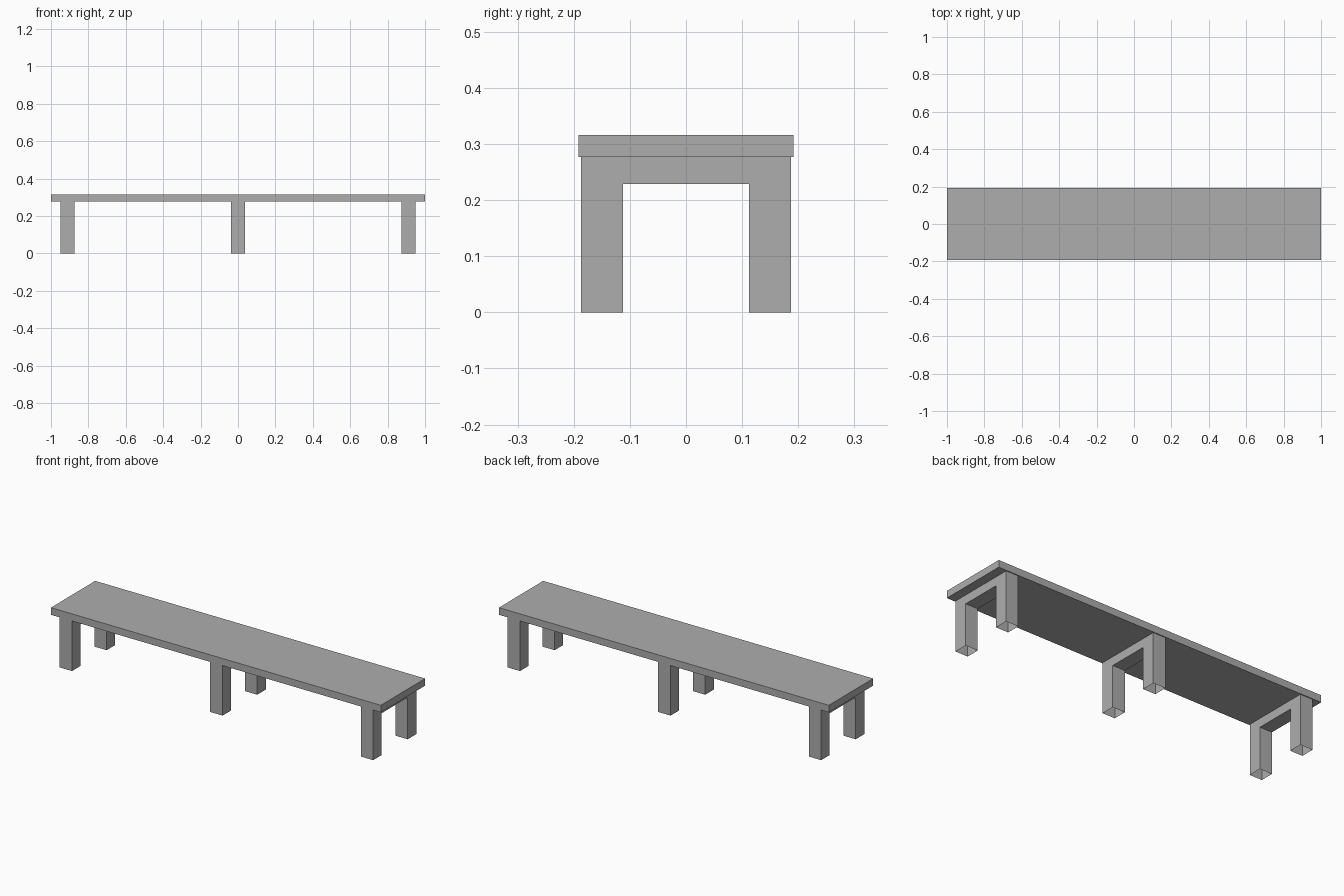
import bpy
import bmesh

cube = bpy.data.objects.get("Cube")
if cube:
    bpy.data.objects.remove(cube, do_unlink=True)

grey = bpy.data.materials.new("plain grey")
grey.use_nodes = True
COLOUR = (0.42, 0.42, 0.42, 1)
grey.diffuse_color = COLOUR
grey.node_tree.nodes["Principled BSDF"].inputs["Base Color"].default_value = COLOUR


def box(name, low, high, open_ends=False):
    """Box between two corners; open_ends leaves off its top and bottom."""
    bm = bmesh.new()
    bmesh.ops.create_cube(bm, size=1)
    for v in bm.verts:
        v.co = [low[i] if v.co[i] < 0 else high[i] for i in range(3)]
    if open_ends:
        bm.normal_update()
        caps = [f for f in bm.faces if abs(f.normal.z) > 0.5]
        bmesh.ops.delete(bm, geom=caps, context="FACES_ONLY")
    mesh = bpy.data.meshes.new(name)
    bm.to_mesh(mesh)
    bm.free()
    mesh.materials.append(grey)
    obj = bpy.data.objects.new(name, mesh)
    bpy.context.collection.objects.link(obj)
    return obj


SEAT_BOTTOM, SEAT_TOP = 0.277, 0.316
LEG_INNER, LEG_OUTER = 0.1125, 0.187
HALF_LEG = 0.0375

# Seat board
box("seat", (-1, -0.192, SEAT_BOTTOM), (1, 0.192, SEAT_TOP))

# Three leg frames: two hollow legs joined by a rail under the seat
for place, x in (("right", -0.9125), ("middle", 0), ("left", 0.9125)):
    x0, x1 = x - HALF_LEG, x + HALF_LEG
    box(place + "_front_leg", (x0, -LEG_OUTER, 0), (x1, -LEG_INNER, SEAT_BOTTOM), True)
    box(place + "_back_leg", (x0, LEG_INNER, 0), (x1, LEG_OUTER, SEAT_BOTTOM), True)
    box(place + "_rail", (x0, -LEG_INNER, 0.229), (x1, LEG_INNER, SEAT_BOTTOM))
